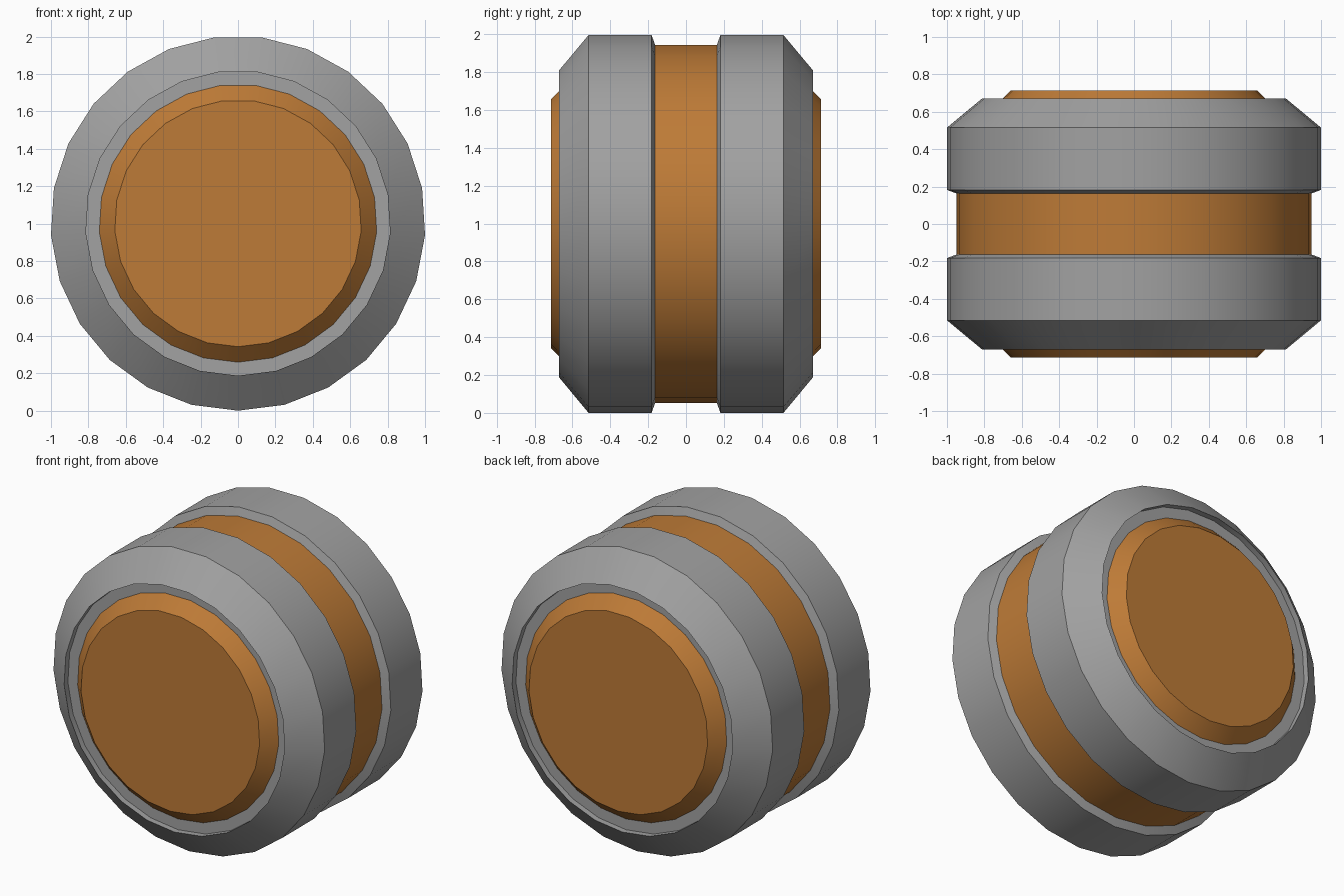
import bpy
import math

if "Cube" in bpy.data.objects:
    bpy.data.objects.remove(bpy.data.objects["Cube"])

SIDES = 25
CENTRE_Z = 1.002


def colour(name, rgb):
    mat = bpy.data.materials.new(name)
    mat.diffuse_color = (*rgb, 1.0)
    mat.use_nodes = True
    mat.node_tree.nodes["Principled BSDF"].inputs["Base Color"].default_value = mat.diffuse_color
    return mat


orange = colour("orange", (0.515, 0.198, 0.038))
dark_grey = colour("dark_grey", (0.36, 0.36, 0.36))


def mirrored(profile):
    """Mirror a (y, radius) profile to the front, keeping y order for outward faces."""
    return [(-y, r) for y, r in reversed(profile)]


def lathe(name, profile, material, cap_front=False, cap_back=False):
    """Revolve a (y, radius) profile about the y axis, one corner pointing down."""
    verts, faces = [], []
    for y, r in profile:
        for i in range(SIDES):
            a = 2 * math.pi * i / SIDES
            verts.append((r * math.sin(a), y, CENTRE_Z - r * math.cos(a)))
    for j in range(len(profile) - 1):
        for i in range(SIDES):
            k = (i + 1) % SIDES
            a, b = j * SIDES, (j + 1) * SIDES
            faces.append((a + i, b + i, b + k, a + k))
    if cap_front:
        faces.append(tuple(range(SIDES)))
    if cap_back:
        last = (len(profile) - 1) * SIDES
        faces.append(tuple(reversed(range(last, last + SIDES))))
    mesh = bpy.data.meshes.new(name)
    mesh.from_pydata(verts, [], faces)
    mesh.materials.append(material)
    obj = bpy.data.objects.new(name, mesh)
    bpy.context.collection.objects.link(obj)
    bpy.ops.object.select_all(action='DESELECT')
    obj.select_set(True)
    bpy.context.view_layer.objects.active = obj
    bpy.ops.object.shade_smooth_by_angle(angle=math.radians(25))
    return obj


# Grey tyre: groove wall, tread, bevelled shoulder, recessed seat for the hub
tyre = [(0.163, 0.95), (0.182, 1.002), (0.515, 1.002),
        (0.67, 0.815), (0.63, 0.815), (0.63, 0.743)]
lathe("back_tyre", tyre, dark_grey)
lathe("front_tyre", mirrored(tyre), dark_grey)

# Orange bevelled hub discs
hub = [(0.63, 0.743), (0.713, 0.66)]
lathe("back_hub", hub, orange, cap_back=True)
lathe("front_hub", mirrored(hub), orange, cap_front=True)

# Orange band in the middle groove
lathe("middle_band", [(-0.163, 0.95), (0.163, 0.95)], orange)
